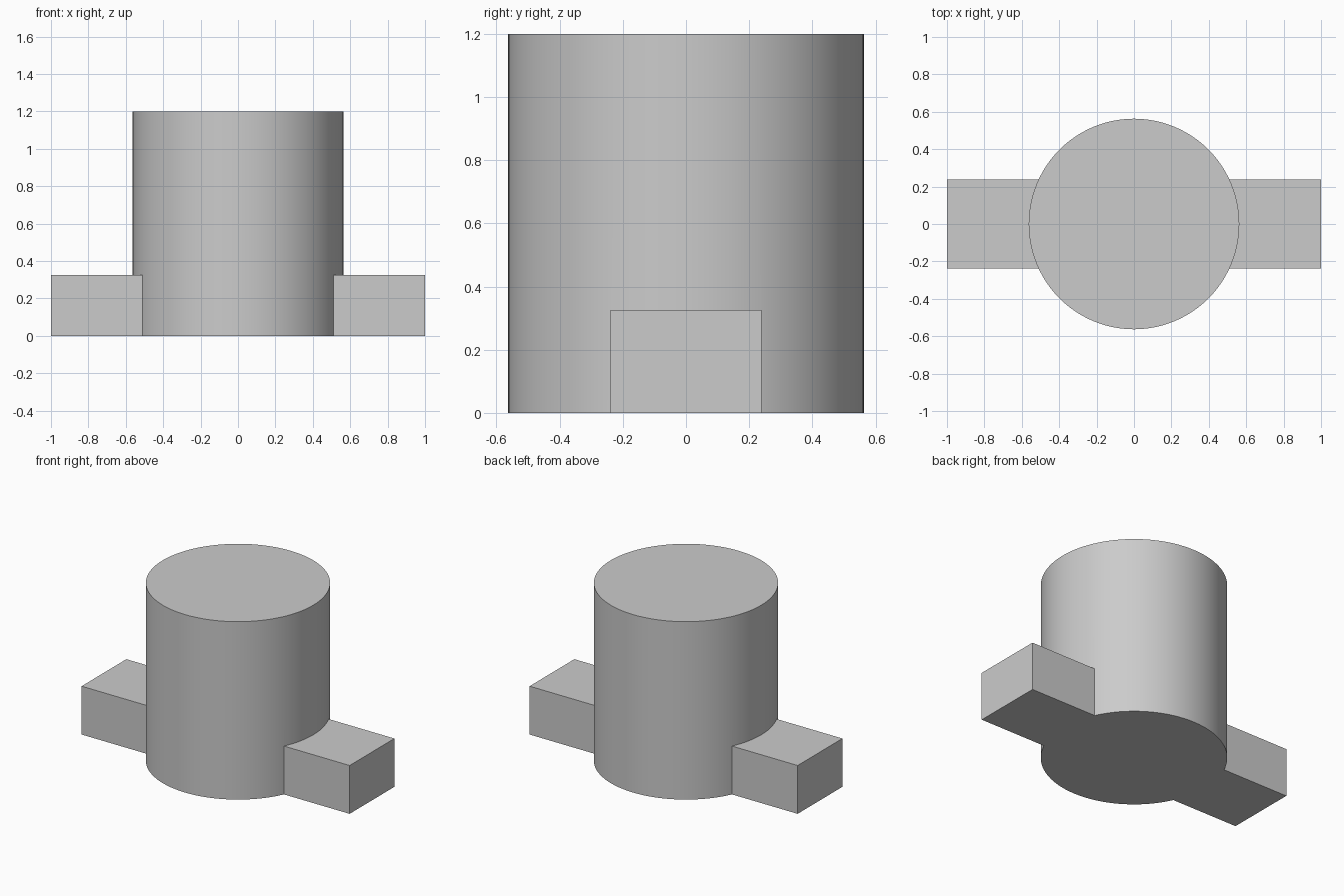
import bpy
import math

cube = bpy.data.objects.get("Cube")
if cube:
    bpy.data.objects.remove(cube, do_unlink=True)

RADIUS, HEIGHT = 0.563, 1.2
BAR_WIDTH, BAR_HEIGHT = 0.477, 0.326

# Single plain grey
grey = bpy.data.materials.new("light_grey")
grey.use_nodes = True
colour = (0.6, 0.6, 0.6, 1)
grey.diffuse_color = colour
grey.node_tree.nodes["Principled BSDF"].inputs["Base Color"].default_value = colour

# Low crossbar whose ends form the two side lugs
bpy.ops.mesh.primitive_cube_add(size=1, location=(0, 0, BAR_HEIGHT / 2))
bar = bpy.context.object
bar.name = "side_lugs"
bar.scale = (2, BAR_WIDTH, BAR_HEIGHT)
bpy.ops.object.transform_apply(location=True, rotation=False, scale=True)
bar.data.materials.append(grey)

# Round body
bpy.ops.mesh.primitive_cylinder_add(vertices=96, radius=RADIUS, depth=HEIGHT,
                                    location=(0, 0, HEIGHT / 2))
body = bpy.context.object
body.name = "cylinder_body_with_lugs"
bpy.ops.object.transform_apply(location=True, rotation=False, scale=True)
body.data.materials.append(grey)

# Fuse the lugs into the body
union = body.modifiers.new("fuse_lugs", 'BOOLEAN')
union.operation = 'UNION'
union.solver = 'EXACT'
union.object = bar
bpy.ops.object.modifier_apply(modifier=union.name)
bpy.data.objects.remove(bar, do_unlink=True)

bpy.ops.object.shade_smooth_by_angle(angle=math.radians(30))
